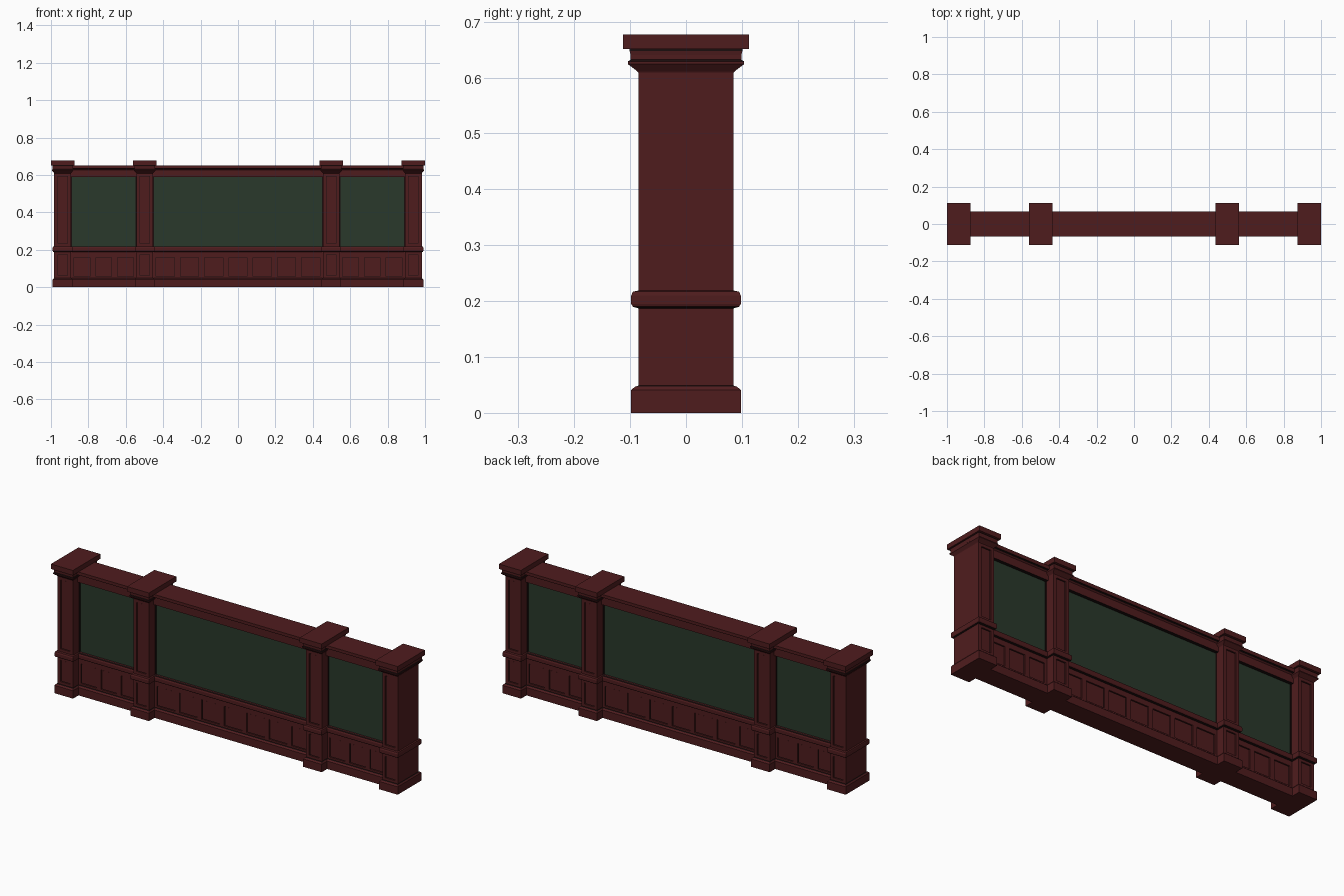
import bpy, bmesh
from mathutils import Vector

if "Cube" in bpy.data.objects:
    bpy.data.objects.remove(bpy.data.objects["Cube"])


def material(name, rgb):
    m = bpy.data.materials.new(name)
    m.diffuse_color = (*rgb, 1)
    m.use_nodes = True
    m.node_tree.nodes["Principled BSDF"].inputs["Base Color"].default_value = m.diffuse_color
    return m


WOOD = material("dark_red_wood", (0.078, 0.0118, 0.0128))
DARK = material("blackened_groove", (0.010, 0.004, 0.004))
BOARD = material("dark_green_board", (0.0225, 0.040, 0.024))


def finish(bm, name, mats):
    bmesh.ops.recalc_face_normals(bm, faces=bm.faces)
    me = bpy.data.meshes.new(name)
    bm.to_mesh(me)
    bm.free()
    for m in mats:
        me.materials.append(m)
    ob = bpy.data.objects.new(name, me)
    bpy.context.collection.objects.link(ob)
    return ob


def loft(name, cx, hx, hy, profile, xscale=0.65, dark=(), dark_bottom=False):
    """Stack of rectangles; profile holds (outward offset, z).
    Bands listed in dark are coloured as grooves."""
    bm = bmesh.new()
    rings = []
    for o, z in profile:
        a, b = hx + o * xscale, hy + o
        rings.append([bm.verts.new((cx + sx * a, sy * b, z))
                      for sx, sy in ((-1, -1), (1, -1), (1, 1), (-1, 1))])
    for k, (lo, hi) in enumerate(zip(rings, rings[1:])):
        for i in range(4):
            j = (i + 1) % 4
            f = bm.faces.new((lo[i], lo[j], hi[j], hi[i]))
            f.material_index = int(k in dark)
    bm.faces.new(rings[0][::-1]).material_index = int(dark_bottom)
    bm.faces.new(rings[-1])
    return finish(bm, name, (WOOD, DARK))


def add_box(bm, x0, x1, hy, z0, z1, mat=0):
    verts = bmesh.ops.create_cube(bm, size=1)["verts"]
    for v in verts:
        v.co = Vector(((x0 + x1) / 2 + v.co.x * (x1 - x0), v.co.y * 2 * hy,
                       (z0 + z1) / 2 + v.co.z * (z1 - z0)))
        for f in v.link_faces:
            f.material_index = mat


def box(name, x0, x1, hy, z0, z1, mats):
    bm = bmesh.new()
    add_box(bm, x0, x1, hy, z0, z1)
    return finish(bm, name, mats)


def panelled(name, x0, x1, hy, z0, z1, count, m, bottom, top):
    """Frame of stiles and rails around sunken panels, on front and back."""
    bm = bmesh.new()
    pitch = (x1 - x0) / count
    gap = 0.003
    add_box(bm, x0, x1, hy, z0, bottom)
    add_box(bm, x0, x1, hy, top, z1)
    for i in range(count + 1):
        xc = x0 + i * pitch
        add_box(bm, max(x0, xc - m), min(x1, xc + m), hy, bottom, top)
    for i in range(count):
        a, b = x0 + i * pitch + m, x0 + (i + 1) * pitch - m
        add_box(bm, a, b, hy - 0.007, bottom, top, 1)
        add_box(bm, a + gap, b - gap, hy - 0.005, bottom + gap, top - gap)
    return finish(bm, name, (WOOD, DARK))


# Moulding profiles shared by pillars and wall
BASE = [(0.013, 0), (0.013, 0.041), (0.006, 0.047), (0, 0.049)]
BELT = [(0, 0.187), (0.010, 0.190), (0.013, 0.195), (0.013, 0.210),
        (0.010, 0.217), (0, 0.219)]
CROWN = [(0, 0.609), (0.003, 0.612), (0.015, 0.621), (0.019, 0.624),
         (0.019, 0.629), (0.014, 0.632), (0.014, 0.640), (0.016, 0.648), (0.016, 0.651)]
CAP = [(0.028, 0.651), (0.028, 0.677)]

# Pillars
HX, HY = 0.045, 0.085
for n, cx in enumerate((-0.9375, -0.4985, 0.4985, 0.9375), 1):
    panelled(f"pillar_{n}_lower", cx - HX, cx + HX, HY, 0.04, 0.19, 1, 0.017, 0.062, 0.174)
    panelled(f"pillar_{n}_upper", cx - HX, cx + HX, HY, 0.21, 0.612, 1, 0.017, 0.233, 0.594)
    loft(f"pillar_{n}_base", cx, HX, HY, BASE, dark=(2,))
    loft(f"pillar_{n}_belt", cx, HX, HY, BELT, dark=(0,))
    loft(f"pillar_{n}_crown", cx, HX, HY, CROWN, dark=(4, 7))
    loft(f"pillar_{n}_cap", cx, HX, HY, CAP)

# Long rails between the pillars
WY = 0.04
loft("wall_base", 0, 0.94, WY, BASE, 0, dark=(2,))
loft("wall_belt", 0, 0.94, WY, [(0, 0.172)] + BELT, 0, dark=(1, 5))
loft("top_rail", 0, 0.94, WY, [(0.010, 0.588), (0.010, 0.628), (0.016, 0.633), (0.026, 0.635),
                               (0.028, 0.638), (0.028, 0.652)], 0,
     dark=(2,), dark_bottom=True)

# Wainscot panels and green boards in three bays
for name, x0, x1, count in (("left", -0.8925, -0.5435, 3), ("centre", -0.4535, 0.4535, 7),
                            ("right", 0.5435, 0.8925, 3)):
    panelled(f"{name}_wainscot", x0, x1, WY, 0.045, 0.174, count, 0.013, 0.058, 0.160)
    box(f"{name}_board", x0 - 0.002, x1 + 0.002, 0.033, 0.21, 0.6, (BOARD,))
    # Thin dark strips beside each board
    for side, a in (("left", x0), ("right", x1 - 0.005)):
        box(f"{name}_frame_{side}", a, a + 0.005, 0.036, 0.21, 0.6, (DARK,))
